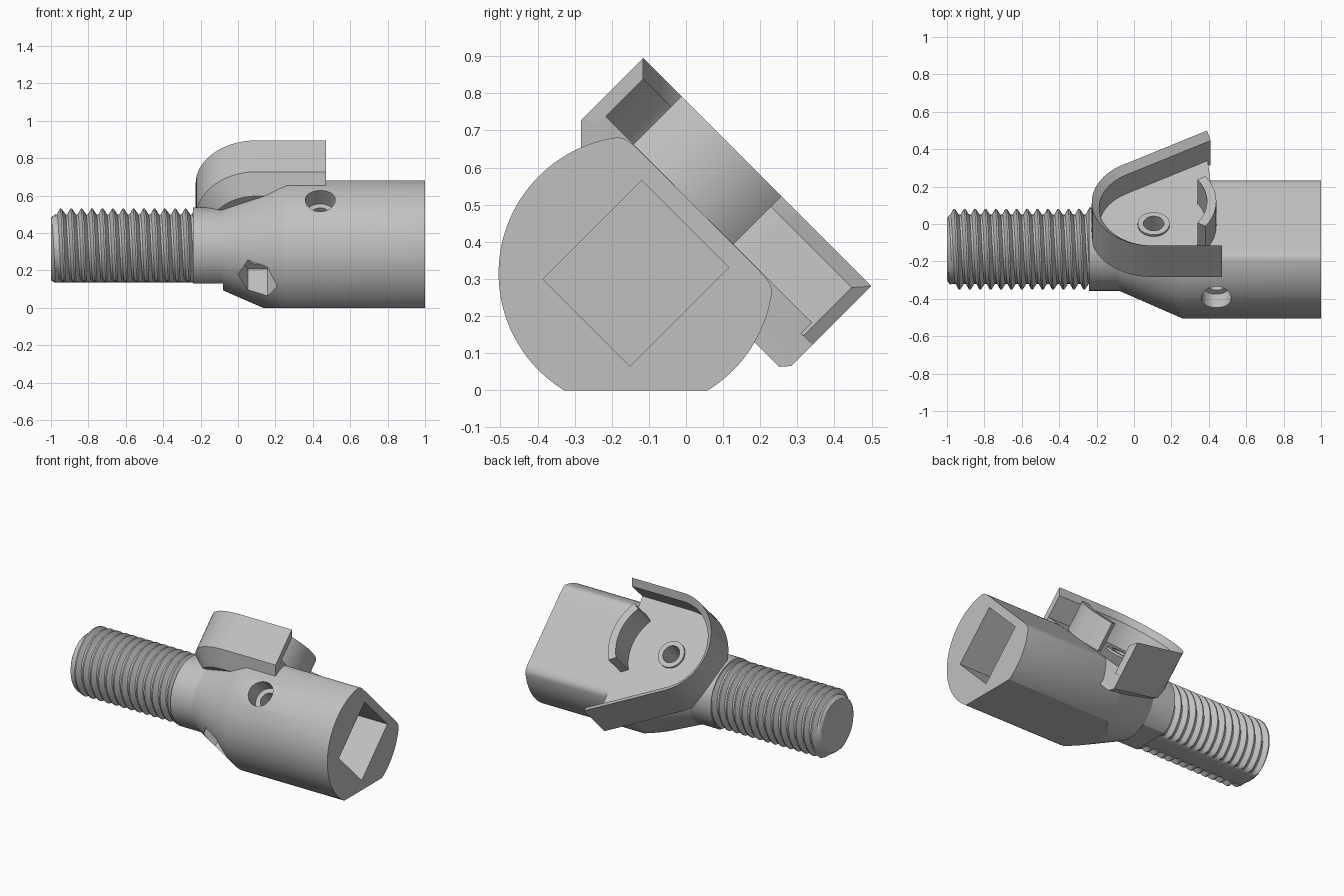
import bpy, bmesh
from math import sin, cos, pi, radians, sqrt
from mathutils import Matrix, Vector

if "Cube" in bpy.data.objects:
    bpy.data.objects.remove(bpy.data.objects["Cube"])

# Parts are laid out in a frame (x, t, n) rolled 45 degrees about the long axis
S = sqrt(0.5)
FRAME = Matrix(((1, 0, 0, 0), (0, S, S, -0.135), (0, -S, S, 0.315), (0, 0, 0, 1)))
UP = Vector((0, -S, S))          # world up expressed in that frame

metal = bpy.data.materials.new("grey")
metal.diffuse_color = (0.53, 0.53, 0.53, 1)
metal.use_nodes = True
metal.node_tree.nodes["Principled BSDF"].inputs["Base Color"].default_value = metal.diffuse_color


def loft(name, rings, wrap=True, cap=True, floor=None):
    """Skin a list of point rings; optionally slice flat at a height below the axis."""
    bm = bmesh.new()
    rows = [[bm.verts.new(p) for p in r] for r in rings]
    m = len(rows[0])
    for a, b in zip(rows, rows[1:]):
        for i in range(m if wrap else m - 1):
            j = (i + 1) % m
            bm.faces.new((a[i], a[j], b[j], b[i]))
    if cap:
        bm.faces.new(rows[0])
        bm.faces.new(rows[-1])
    bmesh.ops.remove_doubles(bm, verts=bm.verts[:], dist=1e-5)
    if floor is not None:
        geom = bm.verts[:] + bm.edges[:] + bm.faces[:]
        bmesh.ops.bisect_plane(bm, geom=geom, plane_co=UP * floor, plane_no=UP, clear_inner=True)
        bmesh.ops.holes_fill(bm, edges=[e for e in bm.edges if e.is_boundary], sides=0)
    bmesh.ops.recalc_face_normals(bm, faces=bm.faces[:])
    bm.transform(FRAME)
    mesh = bpy.data.meshes.new(name)
    bm.to_mesh(mesh)
    bm.free()
    mesh.materials.append(metal)
    ob = bpy.data.objects.new(name, mesh)
    bpy.context.collection.objects.link(ob)
    return ob


def circle(axis, c, r, pos, n=48):
    """Circle of centre c at position pos along the x, t or n axis."""
    pts = []
    for i in range(n):
        a, b = c[0] + r * cos(2 * pi * i / n), c[1] + r * sin(2 * pi * i / n)
        pts.append({"x": (pos, a, b), "t": (a, pos, b), "n": (a, b, pos)}[axis])
    return pts


def cylinder(name, axis, c, r, lo, hi, n=48, floor=None):
    return loft(name, [circle(axis, c, r, lo, n), circle(axis, c, r, hi, n)], floor=floor)


# Main body: round section with a flat face, tapering to the neck
FLAT = 0.24


def section(x, R, n=144):
    pts = []
    for i in range(n):
        a = 2 * pi * i / n
        lim = FLAT / cos(a) if cos(a) > 0.3 else 9
        h = max(0.03 - abs(R - lim), 0) / 0.03
        r = min(R, lim) - h * h * 0.0075
        pts.append((x, r * sin(a), min(r * cos(a), FLAT)))
    return pts


TAPER = 14
rings = [section(-0.08 + 0.34 * i / TAPER, 0.222 + 0.148 * i / TAPER) for i in range(TAPER + 1)]
body = loft("body", rings + [section(1, 0.37)], floor=-0.315)
neck = cylinder("neck", "x", (0, 0), 0.222, -0.24, -0.079, 96, floor=-0.185)

# Helical thread with a flattened underside, over a plain core
PITCH, STEPS = 0.0556, 72
PROFILE = ((0, 0.185), (0.2, 0.185), (0.5, 0.215), (0.65, 0.215))
columns = []
for j in range(STEPS + 1):
    a = 2 * pi * j / STEPS
    col = []
    for turn in range(-1, 15):
        for f, r in PROFILE:
            x = min(max(-1 + PITCH * (turn + f + j / STEPS), -1), -0.235)
            r = min(r, 0.165 + 1.5 * (x + 1))
            p = Vector((x, r * cos(a), r * sin(a)))
            p += UP * max(0, -0.18 - p.dot(UP))
            col.append(p)
    columns.append(col)
thread = loft("thread", columns, wrap=False, cap=False)
core = cylinder("thread_core", "x", (0, 0), 0.165, -1, -0.2, 72)

# U-shaped outline: straight arm, round end, flared arm
CX, CT, RAD, ARC = 0.1, -0.07, 0.326, 32


def outline(k, o):
    """Point k of the outline moved inwards by o."""
    if k == 0:
        return 0.47, CT - RAD + o
    if k == ARC + 2:
        return 0.39 + o * 0.5, 0.473 - o * cos(pi / 6)
    a = radians(270 - 150 * (k - 1) / ARC)
    return CX + (RAD - o) * cos(a), CT + (RAD - o) * sin(a)


COUNT = ARC + 3
# Slab under the rim, its lower edge sloping inwards
low, mid, top = [], [], []
for k in range(COUNT):
    edge = 0.187 - 0.067 * (k / (COUNT - 1)) ** 2
    low.append((*outline(k, edge - 0.095), 0.095))
    mid.append((*outline(k, 0), edge))
    top.append((*outline(k, 0), FLAT + 0.001))
slab = loft("rim_floor", [low, mid, top])

# Rim wall with a bevelled knife-edge top
wall = [[(*outline(k, o), n) for o, n in ((0, 0.2), (0, 0.424), (0.04, 0.384), (0.04, 0.2))]
        for k in range(COUNT)]
rim = loft("rim_wall", wall)

# Curved tongue opposite the round end
tongue_rings = []
for i in range(21):
    a = radians(-34 + 68 * i / 20)
    tongue_rings.append([(CX + r * cos(a), -0.06 + r * sin(a), n)
                         for r, n in ((0.29, 0.22), (0.34, 0.22), (0.34, 0.424), (0.29, 0.424))])
tongue = loft("tongue", tongue_rings)

# Raised collar around the pivot hole
HUB = (0.105, -0.06)
collar = loft("pivot_collar", [circle("n", HUB, r, n) for r, n in
                               ((0.055, 0.2), (0.055, 0.255), (0.085, 0.255), (0.085, 0.2))], cap=False)

# Square socket, pivot hole, nut pocket and stepped side hole
square = [(-0.166, -0.188), (0.166, -0.188), (0.166, 0.188), (-0.166, 0.188)]
socket = loft("socket_cutter", [[(x, t, n) for t, n in square] for x in (0.3, 1.1)])
pivot = cylinder("pivot_cutter", "n", HUB, 0.055, -0.5, 0.5)
nut = cylinder("nut_cutter", "n", HUB, 0.105, -0.5, -0.12, 6)
side = cylinder("side_cutter", "t", (0.44, 0), 0.08, -0.5, -0.26)
screw = cylinder("screw_cutter", "t", (0.44, 0), 0.05, -0.3, -0.1)


def cut(ob, cutters):
    bpy.context.view_layer.objects.active = ob
    for c in cutters:
        mod = ob.modifiers.new("cut", "BOOLEAN")
        mod.operation, mod.solver, mod.object = "DIFFERENCE", "EXACT", c
        bpy.ops.object.modifier_apply(modifier=mod.name)


bpy.context.view_layer.update()
cut(body, (socket, pivot, nut, side, screw))
cut(slab, (socket, pivot))
for c in (socket, pivot, nut, side, screw):
    bpy.data.objects.remove(c)

# Smooth the round surfaces, keep hard edges
bpy.ops.object.select_all(action="DESELECT")
for ob in (body, neck, thread, core, slab, rim, tongue, collar):
    ob.select_set(True)
bpy.context.view_layer.objects.active = body
bpy.ops.object.shade_smooth_by_angle(angle=radians(25))
